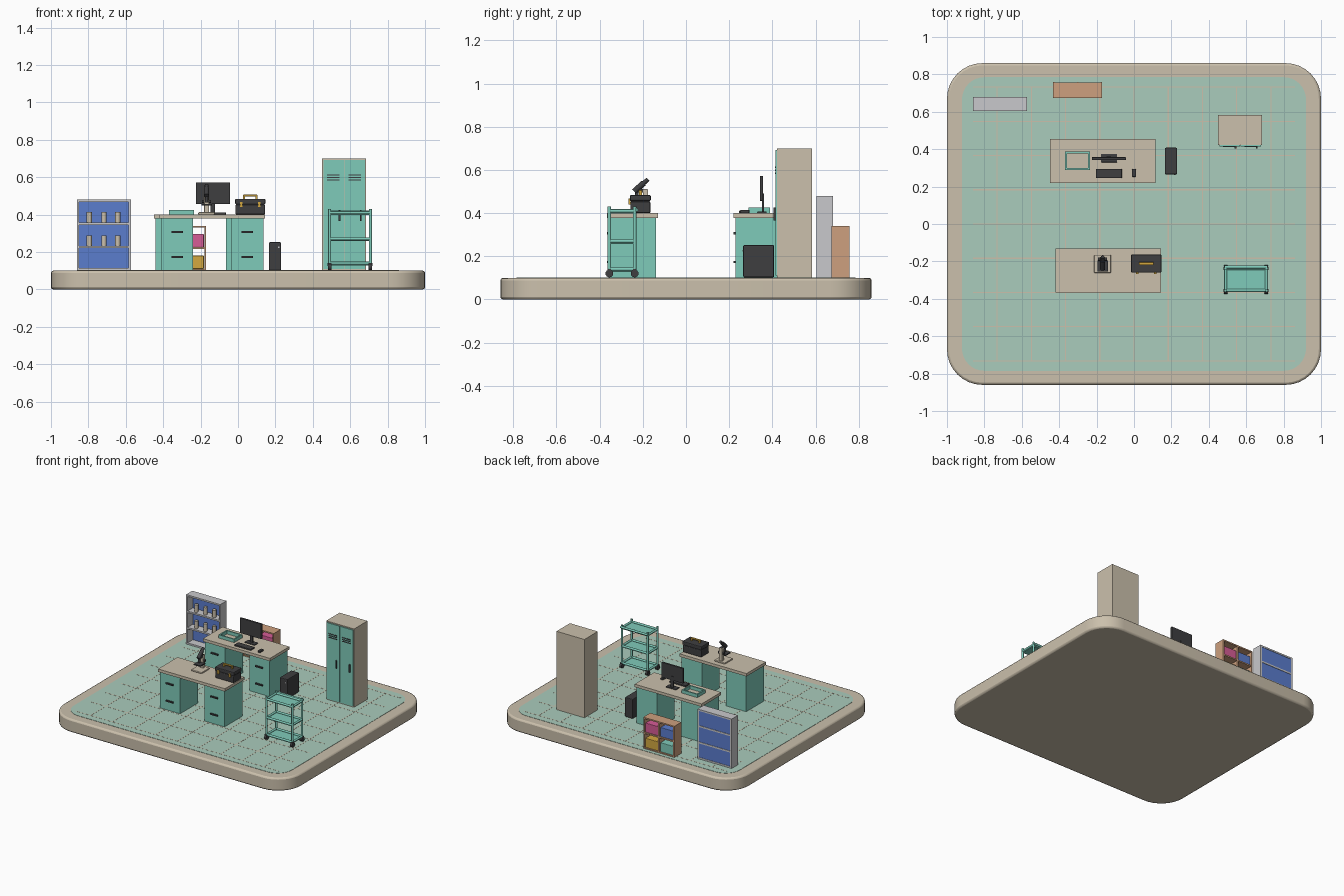
import bpy, bmesh, math
from mathutils import Vector

if "Cube" in bpy.data.objects:
    bpy.data.objects.remove(bpy.data.objects["Cube"])


def srgb(r, g, b):
    lin = [(c / 255 / 12.92 if c < 10 else ((c / 255 + 0.055) / 1.055) ** 2.4) for c in (r, g, b)]
    return (*lin, 1.0)


def material(name, rgb):
    m = bpy.data.materials.new(name)
    m.diffuse_color = srgb(*rgb)
    m.use_nodes = True
    m.node_tree.nodes["Principled BSDF"].inputs["Base Color"].default_value = m.diffuse_color
    return m


BEIGE = material("warm beige", (203, 192, 172))
FLOOR = material("pale green floor", (170, 204, 188))
TEAL = material("teal", (127, 203, 186))
DARK = material("charcoal", (62, 62, 64))
WOOD = material("tan wood", (205, 160, 126))
BLUE = material("blue", (91, 125, 206))
GREY = material("light grey", (201, 201, 204))
PINK = material("pink", (214, 92, 150))
GOLD = material("gold", (212, 168, 64))


def finish(bm, name, mat, bevel=0.0, segments=2, smooth=False):
    bmesh.ops.recalc_face_normals(bm, faces=bm.faces[:])
    me = bpy.data.meshes.new(name)
    bm.to_mesh(me)
    bm.free()
    me.materials.append(mat)
    ob = bpy.data.objects.new(name, me)
    bpy.context.collection.objects.link(ob)
    if bevel:
        mod = ob.modifiers.new("soft edges", 'BEVEL')
        mod.width, mod.segments, mod.limit_method = bevel, segments, 'ANGLE'
    if smooth:
        bpy.context.view_layer.objects.active = ob
        ob.select_set(True)
        bpy.ops.object.shade_smooth_by_angle(angle=math.radians(40))
        ob.select_set(False)
    return ob


def box(name, x0, x1, y0, y1, z0, z1, mat, bevel=0.0):
    bm = bmesh.new()
    bmesh.ops.create_cube(bm, size=1)
    for v in bm.verts:
        v.co = ((x0 + x1) / 2 + v.co.x * (x1 - x0), (y0 + y1) / 2 + v.co.y * (y1 - y0),
                (z0 + z1) / 2 + v.co.z * (z1 - z0))
    return finish(bm, name, mat, bevel)


def rod(name, a, b, r, mat, sides=12):
    a, b = Vector(a), Vector(b)
    bm = bmesh.new()
    bmesh.ops.create_cone(bm, cap_ends=True, segments=sides, radius1=r, radius2=r, depth=(b - a).length)
    rot = (b - a).to_track_quat('Z', 'Y')
    for v in bm.verts:
        v.co = rot @ v.co + (a + b) / 2
    return finish(bm, name, mat, smooth=True)


def rounded_slab(name, hx, hy, r, z0, z1, mat, bevel):
    bm = bmesh.new()
    verts = []
    for q, (sx, sy) in enumerate(((1, 1), (-1, 1), (-1, -1), (1, -1))):
        for i in range(9):
            t = math.radians(90 * q + 90 * i / 8)
            verts.append(bm.verts.new((sx * (hx - r) + r * math.cos(t), sy * (hy - r) + r * math.sin(t), z0)))
    face = bm.faces.new(verts)
    out = bmesh.ops.extrude_face_region(bm, geom=[face])
    for v in out["geom"]:
        if isinstance(v, bmesh.types.BMVert):
            v.co.z = z1
    return finish(bm, name, mat, bevel, smooth=True)


# Platform, floor and grout lines
rounded_slab("platform", 1.0, 0.86, 0.19, 0, 0.1, BEIGE, 0.012)
rounded_slab("floor", 0.92, 0.785, 0.12, 0.095, 0.102, FLOOR, 0)
P = 0.183
for i in range(-4, 5):
    box("floor_line_lengthwise", i * P - 0.003, i * P + 0.003, -0.73, 0.73, 0.1, 0.1028, BEIGE)
    box("floor_line_crosswise", -0.86, 0.86, i * P - 0.003, i * P + 0.003, 0.1, 0.1027, BEIGE)


# Two desks with drawer pedestals
def desk(x0, y0):
    box("desk_top", x0, x0 + 0.565, y0, y0 + 0.235, 0.378, 0.4, BEIGE)
    for px in (x0 + 0.01, x0 + 0.385):
        box("desk_pedestal", px, px + 0.17, y0 + 0.01, y0 + 0.225, 0.1, 0.378, TEAL)
        for z in (0.307, 0.174):
            box("drawer_handle", px + 0.055, px + 0.115, y0 - 0.001, y0 + 0.011, z - 0.005, z + 0.005, DARK)


desk(-0.45, 0.22)
desk(-0.42, -0.365)

# Monitor, keyboard, mouse and paper tray on the back desk
box("monitor_screen", -0.225, -0.043, 0.342, 0.357, 0.457, 0.572, DARK, 0.002)
box("monitor_neck", -0.146, -0.122, 0.352, 0.362, 0.405, 0.49, DARK)
box("monitor_foot", -0.176, -0.09, 0.33, 0.374, 0.4, 0.407, DARK, 0.002)
box("keyboard", -0.203, -0.065, 0.246, 0.294, 0.4, 0.411, DARK, 0.002)
box("mouse", -0.011, 0.011, 0.252, 0.294, 0.4, 0.415, DARK, 0.004)
for y in (0.29, 0.378):
    box("paper_tray_long_wall", -0.368, -0.235, y, y + 0.01, 0.4, 0.425, TEAL)
for x in (-0.368, -0.245):
    box("paper_tray_short_wall", x, x + 0.01, 0.3, 0.378, 0.4, 0.425, TEAL)

# Computer tower
box("computer_tower", 0.165, 0.231, 0.265, 0.408, 0.102, 0.252, DARK, 0.006)
box("tower_button", 0.214, 0.221, 0.262, 0.266, 0.222, 0.229, GREY)

# Locker
box("locker_body", 0.45, 0.685, 0.422, 0.583, 0.1, 0.7, BEIGE)
for x in (0.456, 0.5695):
    box("locker_door", x, x + 0.1095, 0.415, 0.423, 0.11, 0.692, TEAL)
    for z in (0.612, 0.598, 0.584):
        box("locker_vent", x + 0.021, x + 0.088, 0.412, 0.416, z - 0.003, z + 0.003, DARK)
    box("locker_handle", x + 0.082, x + 0.091, 0.405, 0.416, 0.365, 0.425, DARK)

# Rolling cart
XS, YS = (0.49, 0.708), (-0.355, -0.238)
for x in XS:
    for y in YS:
        rod("cart_post", (x, y, 0.135), (x, y, 0.43), 0.008, TEAL)
        rod("cart_caster", (x - 0.009, y, 0.12), (x + 0.009, y, 0.12), 0.018, DARK, 16)
        box("cart_caster_fork", x - 0.011, x + 0.011, y - 0.008, y + 0.008, 0.125, 0.142, DARK)
for z in (0.132, 0.262, 0.402):
    box("cart_shelf", XS[0], XS[1], YS[0], YS[1], z - 0.004, z + 0.004, TEAL)
    for y in YS:
        rod("cart_long_rail", (XS[0], y, z + 0.008), (XS[1], y, z + 0.008), 0.008, TEAL)
    for x in XS:
        rod("cart_short_rail", (x, YS[0], z + 0.008), (x, YS[1], z + 0.008), 0.008, TEAL)
rod("cart_push_bar", (XS[0] - 0.005, -0.23, 0.415), (XS[1] + 0.005, -0.23, 0.415), 0.008, TEAL)

# Open cubby shelf with storage boxes
for x in (-0.433, -0.306, -0.18):
    box("cubby_upright", x, x + 0.01, 0.673, 0.758, 0.1, 0.34, WOOD)
for z in (0.1, 0.216, 0.33):
    box("cubby_board", -0.433, -0.17, 0.6735, 0.7575, z, z + 0.01, WOOD)
for x, z, m in ((-0.293, 0.226, PINK), (-0.293, 0.11, GOLD), (-0.42, 0.226, BLUE), (-0.42, 0.11, TEAL)):
    box("storage_box", x, x + 0.11, 0.682, 0.75, z, z + 0.07, m, 0.002)

# Metal shelf unit with blue backing and bottles
for x in (-0.861, -0.585):
    box("metal_shelf_side", x, x + 0.012, 0.604, 0.68, 0.1, 0.48, GREY)
for z in (0.102, 0.22, 0.345, 0.468):
    box("metal_shelf_board", -0.85, -0.584, 0.605, 0.679, z, z + 0.012, GREY)
box("metal_shelf_backing", -0.85, -0.584, 0.668, 0.676, 0.105, 0.475, BLUE)
for z in (0.232, 0.357):
    for x in (-0.795, -0.717, -0.643):
        rod("bottle", (x, 0.632, z), (x, 0.632, z + 0.056), 0.014, BEIGE)

# Microscope
MX = -0.168
box("microscope_base", MX - 0.045, MX + 0.045, -0.262, -0.165, 0.4, 0.413, BEIGE, 0.005)
box("microscope_column", MX - 0.013, MX + 0.013, -0.2, -0.176, 0.41, 0.51, BEIGE, 0.003)
box("microscope_arm", MX - 0.011, MX + 0.011, -0.225, -0.178, 0.495, 0.512, DARK, 0.002)
box("microscope_stage", MX - 0.028, MX + 0.028, -0.255, -0.195, 0.448, 0.456, DARK)
rod("microscope_objective", (MX, -0.228, 0.465), (MX, -0.228, 0.505), 0.009, DARK)
rod("microscope_tube", (MX, -0.24, 0.5), (MX, -0.195, 0.54), 0.014, DARK, 16)
rod("microscope_eyepiece", (MX, -0.2, 0.535), (MX, -0.176, 0.557), 0.01, DARK, 16)
rod("microscope_focus_knob", (MX - 0.024, -0.188, 0.47), (MX + 0.024, -0.188, 0.47), 0.009, DARK)

# Toolbox
box("toolbox_body", -0.014, 0.145, -0.258, -0.165, 0.4, 0.454, DARK, 0.006)
box("toolbox_lid", -0.016, 0.147, -0.26, -0.163, 0.456, 0.484, DARK, 0.006)
box("toolbox_seam", -0.01, 0.141, -0.254, -0.169, 0.448, 0.462, DARK)
for x in (0.018, 0.113):
    box("toolbox_latch", x - 0.007, x + 0.007, -0.266, -0.257, 0.44, 0.468, GOLD)
for x in (0.032, 0.099):
    box("toolbox_handle_post", x - 0.005, x + 0.005, -0.218, -0.205, 0.48, 0.502, GOLD)
box("toolbox_handle_bar", 0.027, 0.104, -0.219, -0.204, 0.497, 0.506, GOLD, 0.002)
